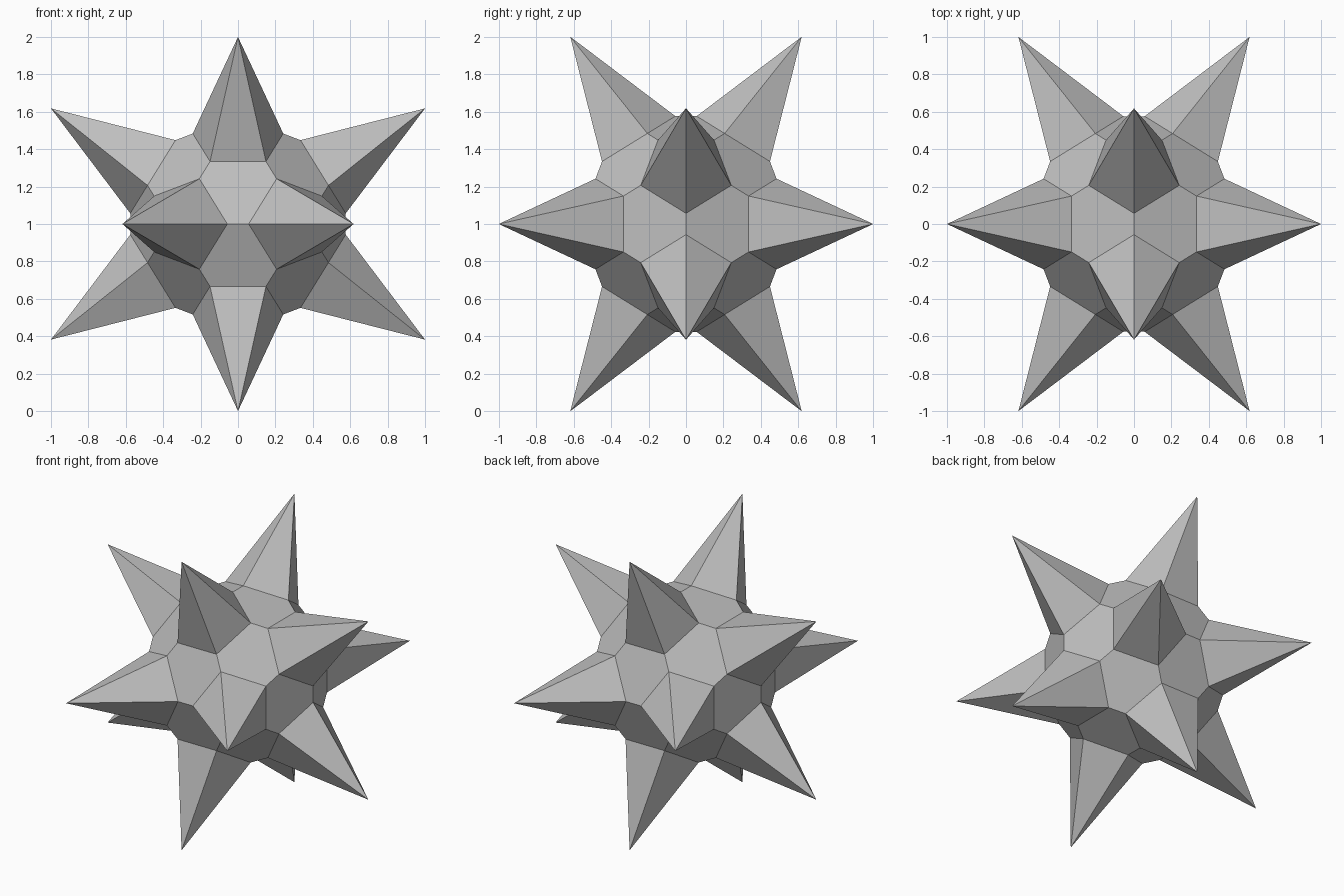
import bpy
import bmesh
from mathutils import Vector

if "Cube" in bpy.data.objects:
    bpy.data.objects.remove(bpy.data.objects["Cube"], do_unlink=True)

GOLD = (5 ** 0.5 - 1) / 2   # short side of the golden rectangle
CORE = 0.576                # size of the core relative to the spike tips
CUT = 0.42                  # how far along each core edge the corners are cut

# Flat grey material
grey = bpy.data.materials.new("grey")
grey.use_nodes = True
colour = (0.52, 0.52, 0.52, 1)
grey.diffuse_color = colour
grey.node_tree.nodes["Principled BSDF"].inputs["Base Color"].default_value = colour

# Twelve spike tips on three crossed golden rectangles
tips = []
for a in (-GOLD, GOLD):
    for b in (-1, 1):
        tips += [Vector((0, a, b)), Vector((b, 0, a)), Vector((a, b, 0))]

# Core: icosahedron with its corners cut off
bm = bmesh.new()
for p in tips:
    for q in tips:
        if p != q and (p - q).length < 2 * GOLD + 0.01:
            bm.verts.new(p.lerp(q, CUT) * CORE)
bmesh.ops.convex_hull(bm, input=bm.verts)
bmesh.ops.dissolve_limit(bm, angle_limit=0.02, verts=bm.verts, edges=bm.edges)

# Spikes: raise each pentagon to a point
pentagons = [f for f in bm.faces if len(f.verts) == 5]
peaks = bmesh.ops.poke(bm, faces=pentagons)["verts"]
for v in peaks:
    v.co = v.co.normalized() * tips[0].length
bmesh.ops.recalc_face_normals(bm, faces=bm.faces)

mesh = bpy.data.meshes.new("spiked_star")
bm.to_mesh(mesh)
bm.free()
mesh.materials.append(grey)
star = bpy.data.objects.new("spiked_star", mesh)
star.location.z = 1
bpy.context.collection.objects.link(star)
